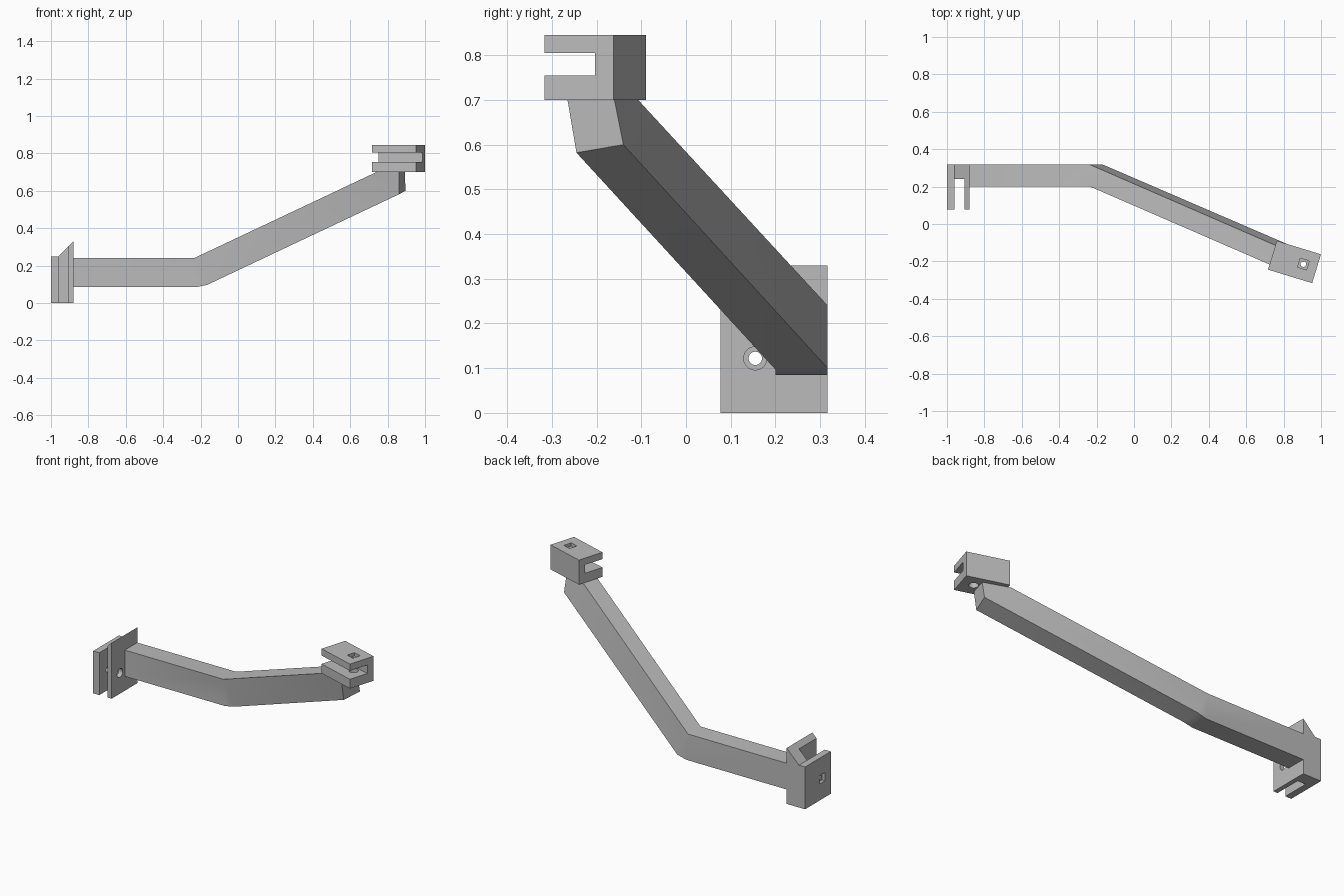
import bpy, bmesh, math
from mathutils import Matrix, Vector

old = bpy.data.objects.get("Cube")
if old:
    bpy.data.objects.remove(old, do_unlink=True)

grey = bpy.data.materials.new("plain grey")
grey.use_nodes = True
grey.diffuse_color = (0.5, 0.5, 0.5, 1)
grey.node_tree.nodes["Principled BSDF"].inputs["Base Color"].default_value = (0.5, 0.5, 0.5, 1)


def make(name, bm):
    bmesh.ops.recalc_face_normals(bm, faces=bm.faces)
    mesh = bpy.data.meshes.new(name)
    bm.to_mesh(mesh)
    bm.free()
    mesh.materials.append(grey)
    ob = bpy.data.objects.new(name, mesh)
    bpy.context.collection.objects.link(ob)
    return ob


def activate(ob):
    bpy.ops.object.select_all(action='DESELECT')
    ob.select_set(True)
    bpy.context.view_layer.objects.active = ob


def box(name, lo, hi):
    lo, hi = Vector(lo), Vector(hi)
    bm = bmesh.new()
    bmesh.ops.create_cube(bm, size=1)
    bmesh.ops.scale(bm, vec=hi - lo, verts=bm.verts)
    bmesh.ops.translate(bm, vec=(lo + hi) / 2, verts=bm.verts)
    return make(name, bm)


def rod(name, centre, radius, depth, axis):
    bm = bmesh.new()
    bmesh.ops.create_cone(bm, cap_ends=True, segments=24, radius1=radius, radius2=radius, depth=depth)
    if axis == 'X':
        bmesh.ops.rotate(bm, verts=bm.verts, matrix=Matrix.Rotation(math.pi / 2, 3, 'Y'))
    bmesh.ops.translate(bm, vec=centre, verts=bm.verts)
    return make(name, bm)


def prism(name, profile, y0, y1):
    bm = bmesh.new()
    face = bm.faces.new([bm.verts.new((x, y0, z)) for x, z in profile])
    ext = bmesh.ops.extrude_face_region(bm, geom=[face])
    moved = [v for v in ext["geom"] if isinstance(v, bmesh.types.BMVert)]
    bmesh.ops.translate(bm, vec=(0, y1 - y0, 0), verts=moved)
    return make(name, bm)


def cut(ob, cutters):
    for c in cutters:
        c.hide_render = True
        mod = ob.modifiers.new("cut", 'BOOLEAN')
        mod.operation = 'DIFFERENCE'
        mod.solver = 'EXACT'
        mod.object = c
        activate(ob)
        bpy.ops.object.modifier_apply(modifier=mod.name)
        bpy.data.objects.remove(c, do_unlink=True)


# Wall fork: sloped-top block, slot open to the front, bolt hole with square pocket
wall_fork = prism("wall_fork", [(-1, 0), (-.88, 0), (-.88, .33), (-.96, .25), (-1, .25)], .077, .317)
hy, hz = .155, .122
cut(wall_fork, [
    box("slot", (-.96, 0, -.1), (-.907, .24, .5)),
    rod("wide_hole", (-.89, hy, hz), .026, .08, 'X'),
    rod("narrow_hole", (-.98, hy, hz), .015, .1, 'X'),
    box("pocket", (-1.1, hy - .025, hz - .025), (-.98, hy + .025, hz + .025)),
])

# Tip fork: built around its own centre, then turned into place
L, W = .247 / 2, .161 / 2
tip_fork = box("tip_fork", (-L, -W, .70), (L, W, .845))
hx, hy = .049, .003
cut(tip_fork, [
    box("slot", (-.3, -.3, .755), (.3, W - .043, .805)),
    rod("wide_hole", (hx, hy, .72), .026, .09, 'Z'),
    rod("narrow_hole", (hx, hy, .82), .015, .1, 'Z'),
    box("pocket", (hx - .025, hy - .025, .825), (hx + .025, hy + .025, .9)),
])
tip_fork.data.transform(Matrix.Translation((.858, -.203, 0)) @ Matrix.Rotation(math.radians(-17), 4, 'Z'))

# Bent arm: four-cornered sections (top front, top back, bottom back, bottom front)
f, b = .2, .317
low_end = [(.895, -.14, .60), (.862, -.245, .582)]
sections = [
    [(-.89, f, .24), (-.89, b, .24), (-.89, b, .085), (-.89, f, .085)],
    [(-.235, f, .24), (-.235, b, .24), (-.225, b, .085), (-.225, f, .085)],
    [(-.235, f, .24), (-.235, b, .24), (-.165, b, .10), (-.165, f, .097)],
    [(.74, -.223, .70), (.74, -.107, .70)] + low_end,
    [(.862, -.265, .70), (.893, -.16, .70)] + low_end,
]
bm = bmesh.new()
rings = [[bm.verts.new(p) for p in s] for s in sections]
for r, s in zip(rings, rings[1:]):
    for i in range(4):
        j = (i + 1) % 4
        if (r[i].co - s[i].co).length + (r[j].co - s[j].co).length > .001:
            bm.faces.new((r[i], r[j], s[j], s[i]))
bm.faces.new(rings[0])
bm.faces.new(rings[-1])
bmesh.ops.remove_doubles(bm, verts=bm.verts, dist=.0005)
arm = make("bent_arm", bm)
activate(arm)
bpy.ops.object.shade_smooth_by_angle(angle=math.radians(30))
